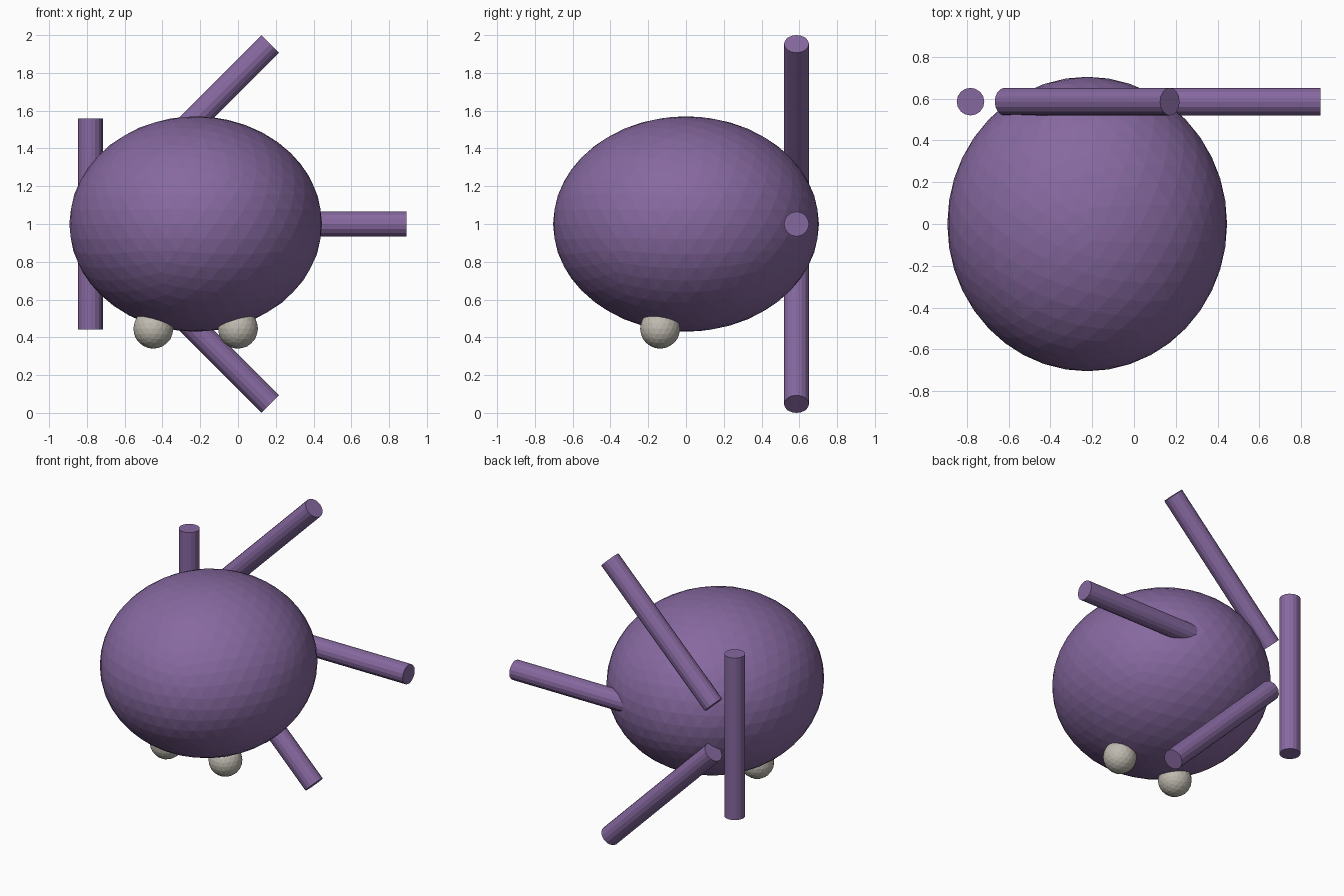
import bpy
from math import radians, cos, sin, pi

if "Cube" in bpy.data.objects:
    bpy.data.objects.remove(bpy.data.objects["Cube"])

CX, CZ = -0.224, 1.0          # body centre
LIMB_R, LIMB_LEN, RING = 0.066, 1.118, 0.558


def material(name, color):
    m = bpy.data.materials.new(name)
    m.diffuse_color = color
    m.use_nodes = True
    m.node_tree.nodes["Principled BSDF"].inputs["Base Color"].default_value = m.diffuse_color
    return m


purple = material("purple", (0.24, 0.14, 0.35, 1))
bone = material("bone", (0.52, 0.49, 0.43, 1))


def finish(name, mat):
    ob = bpy.context.object
    ob.name = name
    ob.data.materials.append(mat)
    return ob


# Faceted egg-shaped body
bpy.ops.mesh.primitive_ico_sphere_add(subdivisions=4, radius=1, location=(CX, 0, CZ))
body = finish("body", purple)
body.scale = (0.669, 0.704, 0.57)

# Two eyes under the body
for side, name in ((-1, "left_eye"), (1, "right_eye")):
    bpy.ops.mesh.primitive_ico_sphere_add(
        subdivisions=3, radius=0.106, location=(CX + side * 0.224, -0.137, 0.446))
    finish(name, bone)

# Four limbs on a ring at the back, each turning half as fast as its position
limbs = (("right_limb", 0, 0), ("upper_limb", 90, 45),
         ("left_limb", 180, 90), ("lower_limb", 270, 135))
for name, place, tilt in limbs:
    a = radians(place)
    bpy.ops.mesh.primitive_cylinder_add(
        vertices=16, radius=LIMB_R, depth=LIMB_LEN,
        location=(CX + RING * cos(a), 0.585, CZ + RING * sin(a)),
        rotation=(0, pi / 2 - radians(tilt), 0))
    finish(name, purple)
